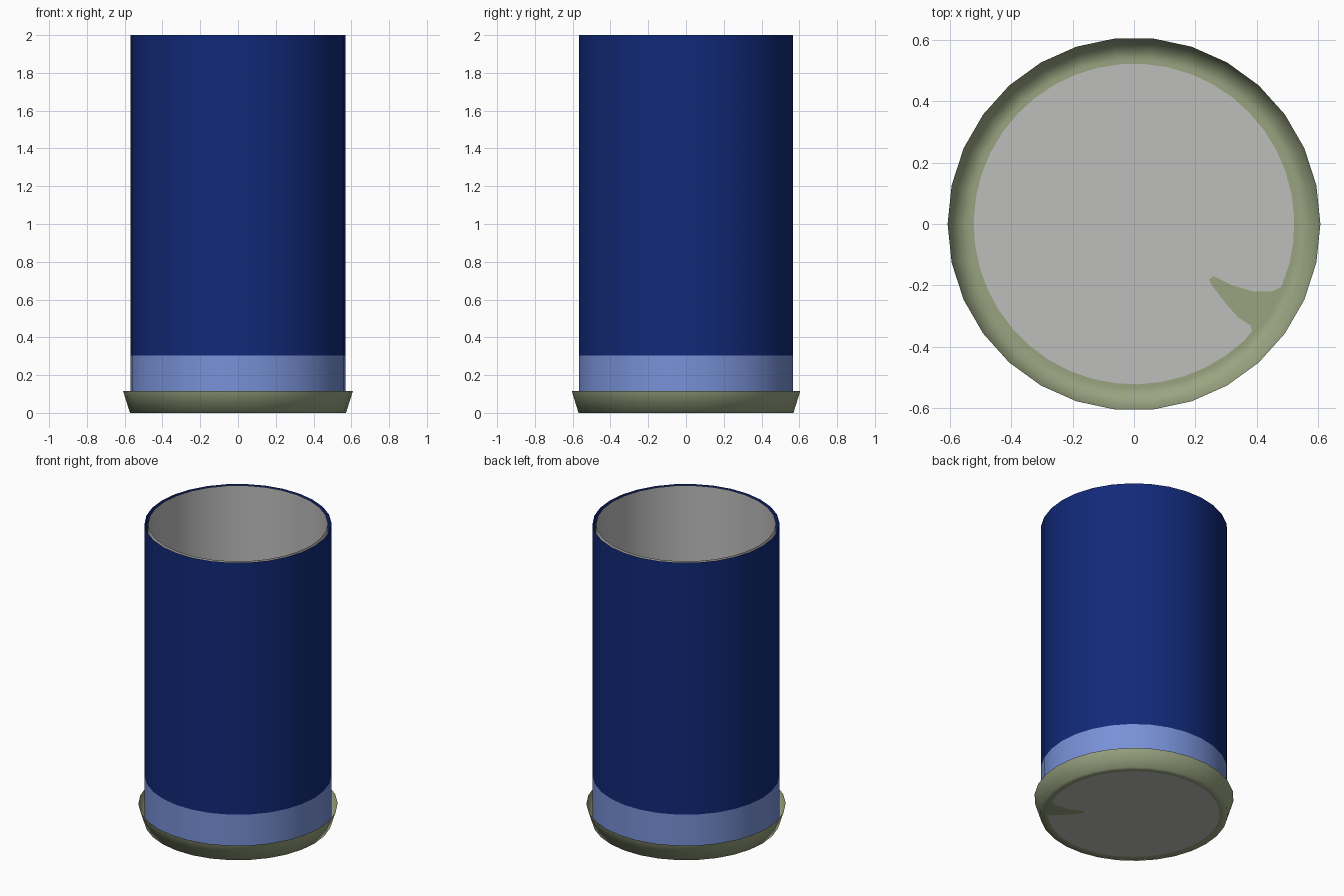
import bpy, bmesh, math

if "Cube" in bpy.data.objects:
    bpy.data.objects.remove(bpy.data.objects["Cube"])

SIDES = 30


def material(name, rgb):
    m = bpy.data.materials.new(name)
    m.diffuse_color = (*rgb, 1)
    m.use_nodes = True
    m.node_tree.nodes["Principled BSDF"].inputs["Base Color"].default_value = m.diffuse_color
    return m


BLUE = material("deep blue", (0.0056, 0.022, 0.19))
PALE = material("pale blue", (0.19, 0.285, 0.68))
GREEN = material("olive green", (0.32, 0.37, 0.22))
GREY = material("light grey", (0.51, 0.51, 0.505))


def ring(bm, r, z):
    return [bm.verts.new((r * math.cos(math.tau * i / SIDES),
                          r * math.sin(math.tau * i / SIDES), z)) for i in range(SIDES)]


def bridge(bm, a, b, mat=0):
    for i in range(SIDES):
        j = (i + 1) % SIDES
        bm.faces.new((a[i], a[j], b[j], b[i])).material_index = mat


def finish(bm, name, mats):
    for f in bm.faces:
        f.smooth = True
    me = bpy.data.meshes.new(name)
    bm.to_mesh(me)
    bm.free()
    for m in mats:
        me.materials.append(m)
    ob = bpy.data.objects.new(name, me)
    bpy.context.collection.objects.link(ob)
    return ob


# Outer sleeve: pale band below, deep blue above
bm = bmesh.new()
low, mid, top = (ring(bm, 0.57, z) for z in (0.0, 0.305, 2.0))
bridge(bm, low, mid, 0)
bridge(bm, mid, top, 1)
finish(bm, "outer_sleeve", [PALE, BLUE])

# Inner lining, facing inwards
bm = bmesh.new()
low, top = ring(bm, 0.548, 0.0), ring(bm, 0.548, 2.0)
bridge(bm, top, low)
finish(bm, "inner_lining", [GREY])

# Base dish: grey floor with a jagged notch, green border and flared wall
bm = bmesh.new()
notch = [(0.36, -0.38), (0.385, -0.35), (0.38, -0.33), (0.34, -0.305),
         (0.30, -0.26), (0.25, -0.195), (0.245, -0.18), (0.26, -0.17),
         (0.32, -0.20), (0.39, -0.22), (0.45, -0.22), (0.48, -0.205)]
start, end = math.radians(-23.1), math.radians(313.4)
arc = [start + (end - start) * i / 40 for i in range(1, 40)]
outline = notch + [(0.523 * math.cos(a), 0.523 * math.sin(a)) for a in arc]
floor_edge = [bm.verts.new((x, y, 0)) for x, y in outline]
floor = bm.faces.new(floor_edge)
floor.material_index = 1
inner_edges = list(floor.edges)
border = ring(bm, 0.535, 0.0)
border_edges = [bm.edges.new((border[i], border[(i + 1) % SIDES])) for i in range(SIDES)]
bmesh.ops.triangle_fill(bm, edges=inner_edges + border_edges, use_beauty=True,
                        normal=(0, 0, 1))
foot, lip = ring(bm, 0.572, 0.0), ring(bm, 0.608, 0.115)
bridge(bm, foot, border)
bridge(bm, lip, foot)
bmesh.ops.recalc_face_normals(bm, faces=bm.faces[:])
bmesh.ops.triangulate(bm, faces=[f for f in bm.faces if f.material_index == 1])
finish(bm, "base_dish", [GREEN, GREY])
